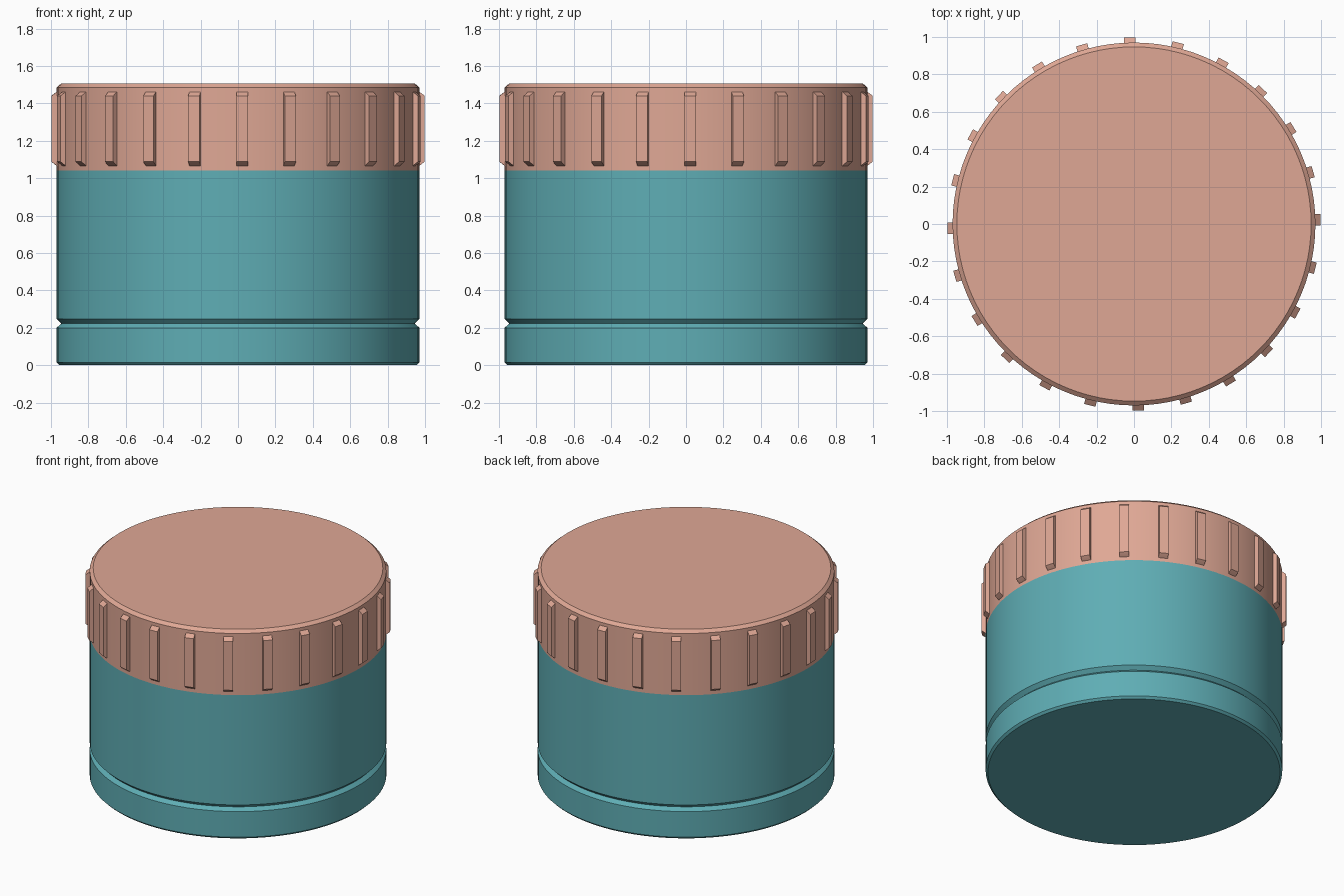
import bpy, bmesh
from math import sin, cos, pi, radians

if "Cube" in bpy.data.objects:
    bpy.data.objects.remove(bpy.data.objects["Cube"])

SEG = 96        # sides of the round parts
R = 0.97        # outer radius of jar and lid


def material(name, rgb):
    m = bpy.data.materials.new(name)
    m.diffuse_color = (*rgb, 1)
    m.use_nodes = True
    m.node_tree.nodes["Principled BSDF"].inputs["Base Color"].default_value = m.diffuse_color
    return m


def finish(name, bm, mat):
    bmesh.ops.recalc_face_normals(bm, faces=bm.faces)
    mesh = bpy.data.meshes.new(name)
    bm.to_mesh(mesh)
    bm.free()
    mesh.materials.append(mat)
    ob = bpy.data.objects.new(name, mesh)
    bpy.context.collection.objects.link(ob)
    bpy.ops.object.select_all(action='DESELECT')
    ob.select_set(True)
    bpy.context.view_layer.objects.active = ob
    bpy.ops.object.shade_smooth_by_angle(angle=radians(20))
    return ob


def lathe(name, profile, mat):
    """Revolve an (r, z) profile about z and cap both ends."""
    bm = bmesh.new()
    rings = [[bm.verts.new((r * cos(2 * pi * i / SEG), r * sin(2 * pi * i / SEG), z))
              for i in range(SEG)] for r, z in profile]
    for a, b in zip(rings, rings[1:]):
        for i in range(SEG):
            j = (i + 1) % SEG
            bm.faces.new((a[i], a[j], b[j], b[i]))
    bm.faces.new(rings[0])
    bm.faces.new(rings[-1])
    return finish(name, bm, mat)


teal = material("teal", (0.114, 0.42, 0.46))
salmon = material("salmon", (0.74, 0.39, 0.30))

# jar body: chamfered foot, V groove, and a neck hidden inside the lid
lathe("jar_body", [(0.955, 0), (R, 0.015), (R, 0.2), (0.945, 0.223), (R, 0.248),
                   (R, 1.04), (0.88, 1.04), (0.88, 1.35)], teal)

# lid: hollow cap with a chamfered top edge
lathe("lid", [(0.90, 1.40), (0.90, 1.04), (R, 1.04), (R, 1.485), (0.947, 1.505)], salmon)

# grip ribs around the lid, with sloped ends
bm = bmesh.new()
RIBS, HALF = 24, 0.031
rib_profile = [(0.955, 1.06), (0.968, 1.065), (0.998, 1.088),
               (0.998, 1.44), (0.968, 1.463), (0.955, 1.466)]
for k in range(RIBS):
    a = 2 * pi * k / RIBS + radians(1.3)
    sides = [[bm.verts.new((r * cos(a) - s * sin(a), r * sin(a) + s * cos(a), z))
              for r, z in rib_profile] for s in (-HALF, HALF)]
    n = len(rib_profile)
    for i in range(n):
        j = (i + 1) % n
        bm.faces.new((sides[0][i], sides[0][j], sides[1][j], sides[1][i]))
    for side in sides:
        bm.faces.new(side)
finish("lid_grip_ribs", bm, salmon)
